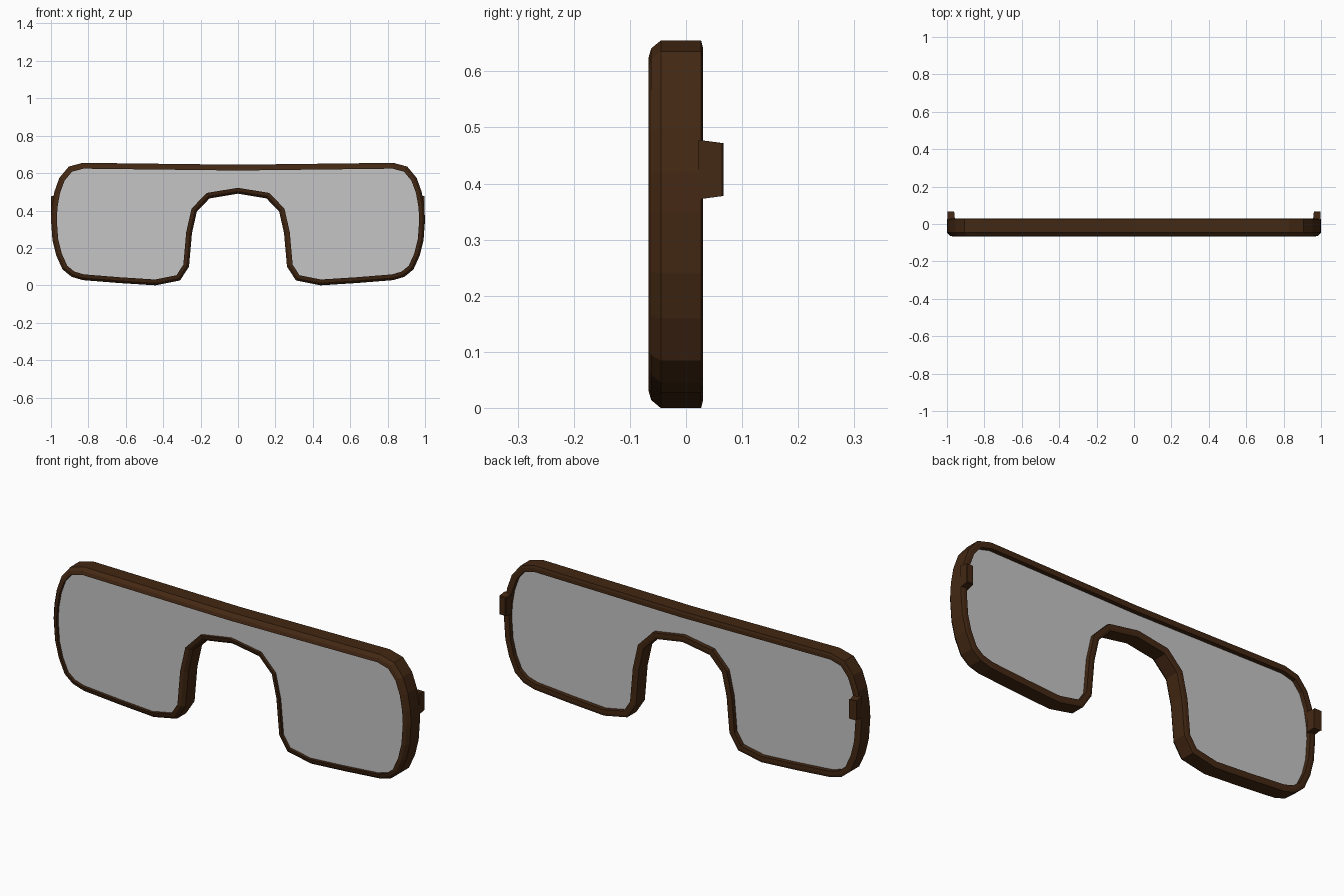
import bpy, bmesh
from mathutils import Vector

if "Cube" in bpy.data.objects:
    bpy.data.objects.remove(bpy.data.objects["Cube"])


def material(name, rgb):
    m = bpy.data.materials.new(name)
    m.diffuse_color = (*rgb, 1)
    m.use_nodes = True
    m.node_tree.nodes["Principled BSDF"].inputs["Base Color"].default_value = m.diffuse_color
    return m


BROWN = material("dark brown", (0.056, 0.021, 0.0065))
GREY = material("lens grey", (0.56, 0.56, 0.56))

# Right half of the outer outline (x, z), top centre round to the nose arch
HALF = [(0, 0.645), (0.83, 0.655), (0.905, 0.635), (0.955, 0.575), (0.982, 0.50),
        (0.996, 0.42), (1.0, 0.35), (0.992, 0.24), (0.972, 0.16), (0.938, 0.085),
        (0.89, 0.046), (0.83, 0.028), (0.63, 0.012), (0.44, 0.0), (0.31, 0.026),
        (0.262, 0.10), (0.246, 0.28), (0.22, 0.395), (0.152, 0.465), (0, 0.49)]
OUTLINE = [Vector(p) for p in HALF + [(-x, z) for x, z in HALF[-2:0:-1]]]


def inset(d):
    """Clockwise outline moved inward by d with mitred corners."""
    out, n = [], len(OUTLINE)
    for i, p in enumerate(OUTLINE):
        a = (p - OUTLINE[i - 1]).normalized()
        b = (OUTLINE[(i + 1) % n] - p).normalized()
        na, nb = Vector((a.y, -a.x)), Vector((b.y, -b.x))
        out.append(p + (na + nb) * d / (1 + na.dot(nb)))
    return out


def finish(bm, name, mat):
    bmesh.ops.recalc_face_normals(bm, faces=bm.faces)
    me = bpy.data.meshes.new(name)
    bm.to_mesh(me)
    bm.free()
    me.materials.append(mat)
    ob = bpy.data.objects.new(name, me)
    bpy.context.collection.objects.link(ob)
    return ob


# Frame: bevelled cross-section (inset, y) swept round the outline
SECTION = [(0, -0.045), (0.014, -0.062), (0.031, -0.067),
           (0.031, 0.03), (0.012, 0.03), (0, 0.027)]
bm = bmesh.new()
rings = [[bm.verts.new((p.x, y, p.y)) for p in inset(d)] for d, y in SECTION]
for k, r in enumerate(rings):
    q = rings[(k + 1) % len(rings)]
    for i in range(len(r)):
        j = (i + 1) % len(r)
        bm.faces.new((r[i], r[j], q[j], q[i]))
finish(bm, "frame", BROWN)

# Lens: slab set slightly back from both frame faces
bm = bmesh.new()
front = bm.faces.new([bm.verts.new((p.x, -0.052, p.y)) for p in inset(0.029)])
ext = bmesh.ops.extrude_face_region(bm, geom=[front], use_keep_orig=True)
for v in ext["geom"]:
    if isinstance(v, bmesh.types.BMVert):
        v.co.y = 0.008
finish(bm, "lens", GREY)

# Hinge stubs: tapered blocks behind each side
for side, label in ((1, "right"), (-1, "left")):
    bm = bmesh.new()
    bmesh.ops.create_cube(bm, size=1)
    for v in bm.verts:
        back = v.co.y > 0
        x = 0.998 if v.co.x > 0 else (0.962 if back else 0.957)
        z = 0.425 + (0.047 if back else 0.053) * (1 if v.co.z > 0 else -1)
        v.co = (side * x, 0.067 if back else 0.022, z)
    edges = [e for e in bm.edges if all(v.co.y > 0.05 for v in e.verts)]
    bmesh.ops.bevel(bm, geom=edges, offset=0.003, segments=1, affect='EDGES')
    finish(bm, "hinge_" + label, BROWN)
